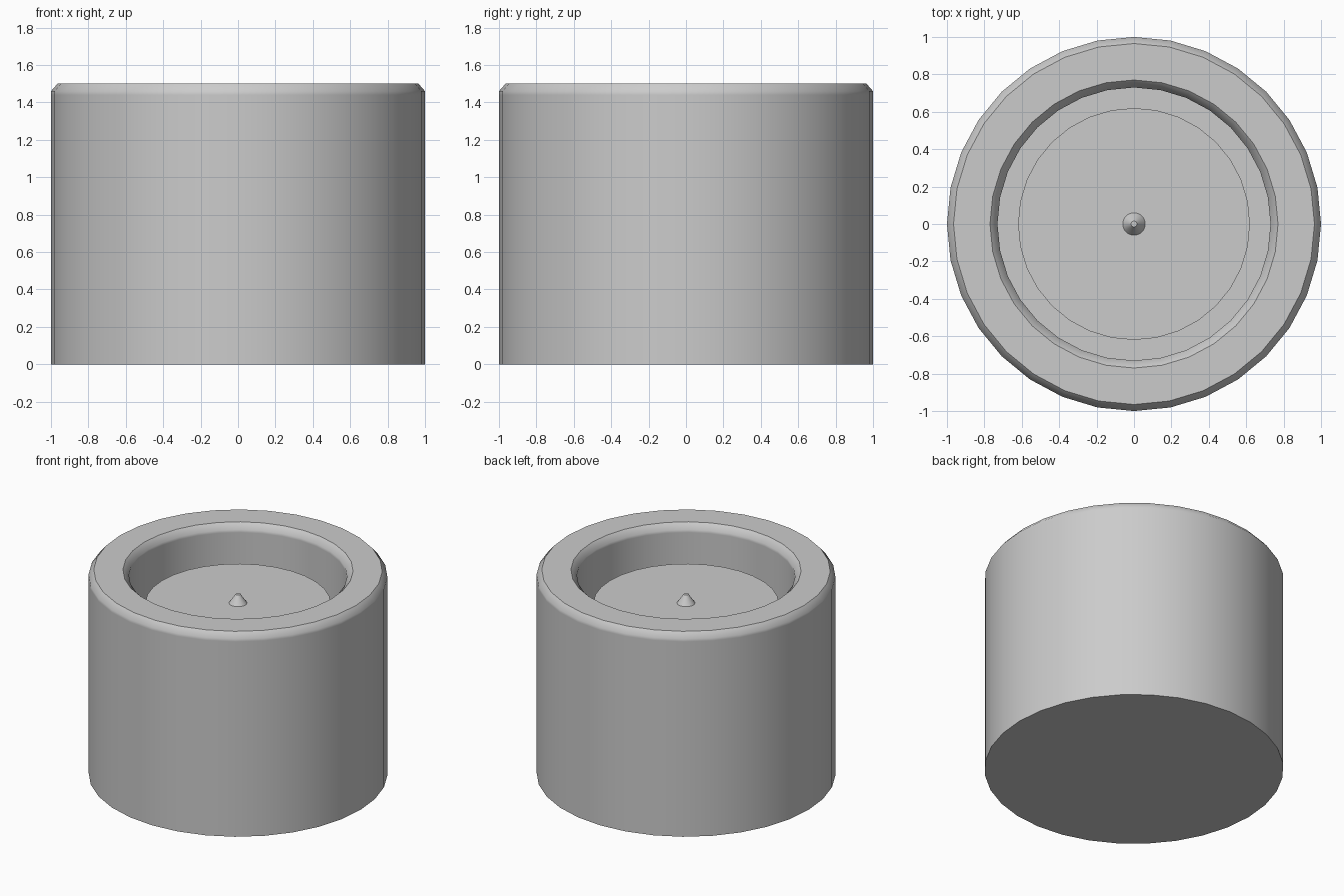
import bpy
import bmesh
from math import pi, sin, cos

cube = bpy.data.objects.get("Cube")
if cube:
    bpy.data.objects.remove(cube, do_unlink=True)

grey = bpy.data.materials.new("plain_grey")
grey.use_nodes = True
colour = (0.6, 0.6, 0.6, 1)
grey.diffuse_color = colour
grey.node_tree.nodes["Principled BSDF"].inputs["Base Color"].default_value = colour

SEGMENTS = 32


def lathe(name, profile, sharp_rings):
    """Spin (radius, height) points about z, capping both ends."""
    bm = bmesh.new()
    rings = []
    for radius, z in profile:
        angles = [2 * pi * i / SEGMENTS for i in range(SEGMENTS)]
        rings.append([bm.verts.new((radius * cos(a), radius * sin(a), z)) for a in angles])
    for low, high in zip(rings, rings[1:]):
        for i in range(SEGMENTS):
            j = (i + 1) % SEGMENTS
            bm.faces.new((low[i], low[j], high[j], high[i]))
    bm.faces.new(rings[0][::-1])
    bm.faces.new(rings[-1])
    for face in bm.faces:
        face.smooth = True
    # Keep chosen rings crisp
    for index in sharp_rings:
        ring = rings[index]
        for i in range(SEGMENTS):
            bm.edges.get((ring[i], ring[(i + 1) % SEGMENTS])).smooth = False
    bmesh.ops.recalc_face_normals(bm, faces=bm.faces)
    mesh = bpy.data.meshes.new(name)
    bm.to_mesh(mesh)
    bm.free()
    mesh.materials.append(grey)
    obj = bpy.data.objects.new(name, mesh)
    bpy.context.collection.objects.link(obj)
    return obj


# Thick-walled cup with bevelled rim and a deep round recess
lathe("cup_body", [
    (1.0, 0), (1.0, 1.44), (1.0, 1.46), (0.965, 1.5),
    (0.77, 1.5), (0.73, 1.46), (0.73, 1.44), (0.73, 0.9),
], sharp_rings=(0, 3, 4, 7))

# Raised disc inside the recess, leaving a narrow gap around it
lathe("inner_disc", [(0.62, 0.9), (0.62, 1.26)], sharp_rings=(0, 1))

# Small tapered tip at the centre
lathe("centre_tip", [(0.06, 1.26), (0.016, 1.325)], sharp_rings=(0, 1))
